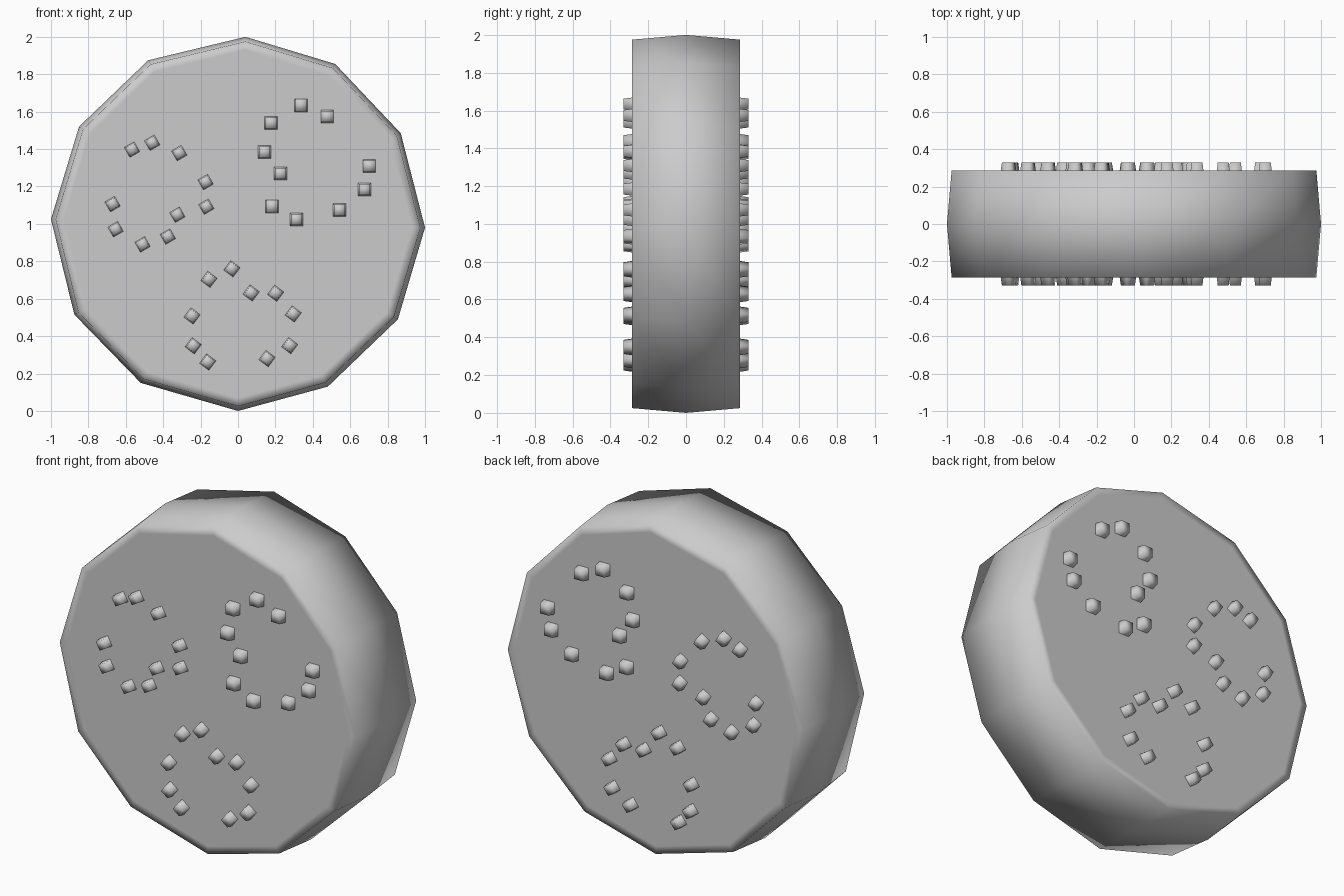
import bpy
import bmesh
from math import radians
from mathutils import Matrix, Vector

default_cube = bpy.data.objects.get("Cube")
if default_cube:
    bpy.data.objects.remove(default_cube, do_unlink=True)

# One plain grey for the whole model
grey = bpy.data.materials.new("plain_grey")
grey.use_nodes = True
colour = (0.6, 0.6, 0.6, 1)
grey.diffuse_color = colour
grey.node_tree.nodes["Principled BSDF"].inputs["Base Color"].default_value = colour


def finish(bm, name):
    """Turn a bmesh into a smooth shaded, coloured object."""
    bmesh.ops.recalc_face_normals(bm, faces=bm.faces[:])
    for face in bm.faces:
        face.smooth = True
    mesh = bpy.data.meshes.new(name)
    bm.to_mesh(mesh)
    bm.free()
    mesh.materials.append(grey)
    obj = bpy.data.objects.new(name, mesh)
    bpy.context.collection.objects.link(obj)
    return obj


# Thick disc: a slightly uneven twelve-sided outline, widest at its middle,
# with a narrow inset ring on each cap that keeps the cap flat in shading
OUTLINE = [(0.04, 2), (0.52, 1.855), (0.87, 1.485), (1, 0.98),
           (0.855, 0.49), (0.48, 0.13), (0, 0), (-0.52, 0.15),
           (-0.875, 0.515), (-1, 1.025), (-0.85, 1.52), (-0.48, 1.875)]
HALF_WIDTH = 0.285
SECTION = [(-HALF_WIDTH, 0.93), (-HALF_WIDTH, 0.975), (0, 1),
           (HALF_WIDTH, 0.975), (HALF_WIDTH, 0.93)]

bm = bmesh.new()
rings = [[bm.verts.new((x * s, y, 1 + (z - 1) * s)) for x, z in OUTLINE]
         for y, s in SECTION]
for ring, following in zip(rings, rings[1:]):
    for i in range(len(ring)):
        j = (i + 1) % len(ring)
        bm.faces.new((ring[i], ring[j], following[j], following[i]))
bm.faces.new(rings[0])
bm.faces.new(rings[-1])
finish(bm, "disc_body")

# Studs: one scattered loop, repeated with its own turn and scale
LOOP = [(-0.04, 0.325), (0.1, 0.265), (-0.2, 0.23), (-0.235, 0.075),
        (-0.15, -0.04), (0.325, 0), (0.3, -0.125), (-0.195, -0.215),
        (0.165, -0.235), (-0.065, -0.285)]


def stud_loop(name, centre_x, centre_z, turn, scale):
    """Tapered square studs on the front cap, mirrored to the back cap."""
    bm = bmesh.new()
    spin = Matrix.Rotation(radians(turn), 4, "Z")
    stand = Matrix.Rotation(radians(90), 4, "X")
    square = Matrix.Rotation(radians(45), 4, "Z")
    for x, z in LOOP:
        offset = stand @ spin @ Vector((x, z, 0)) * scale
        place = Matrix.Translation(offset + Vector((centre_x, -0.2975, centre_z)))
        bmesh.ops.create_cone(bm, cap_ends=True, segments=4,
                              radius1=0.052 * scale, radius2=0.041 * scale,
                              depth=0.065, matrix=place @ stand @ spin @ square)
    # The hidden bases are not needed
    bases = [f for f in bm.faces if f.normal.y > 0.9]
    bmesh.ops.delete(bm, geom=bases, context="FACES_ONLY")
    obj = finish(bm, name)
    mirror = obj.modifiers.new("both_caps", "MIRROR")
    mirror.use_axis = (False, True, False)
    mirror.use_mirror_merge = False


stud_loop("upper_left_studs", 0.377, 1.309, 0, 1)
stud_loop("upper_right_studs", -0.422, 1.147, 120, 0.89)
stud_loop("lower_studs", 0.017, 0.499, 233, 0.915)
